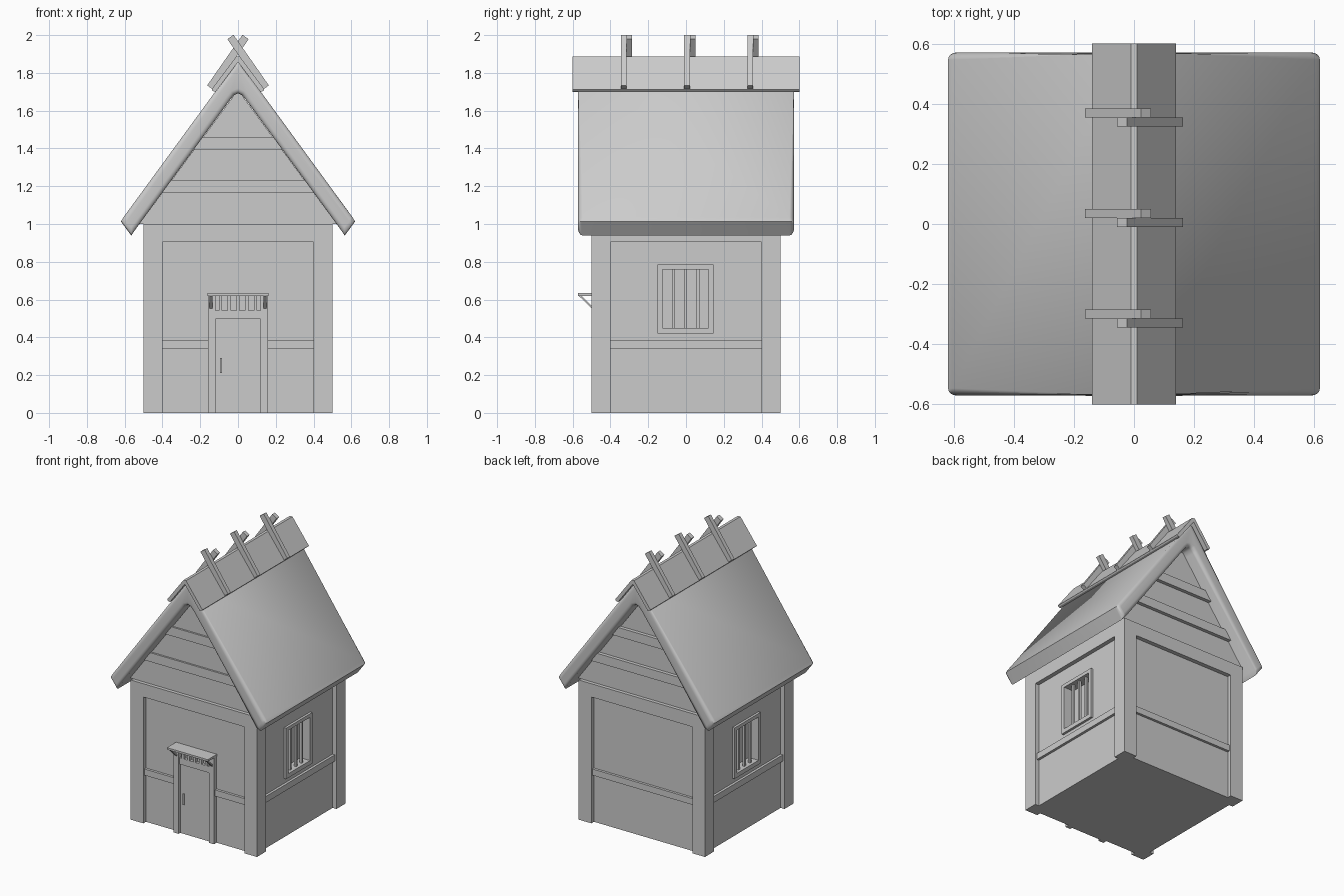
import bpy, bmesh, math
from mathutils import Vector, Matrix

if "Cube" in bpy.data.objects:
    bpy.data.objects.remove(bpy.data.objects["Cube"])

grey = bpy.data.materials.new("plain_grey")
grey.diffuse_color = (0.6, 0.6, 0.6, 1)
grey.use_nodes = True
grey.node_tree.nodes["Principled BSDF"].inputs["Base Color"].default_value = grey.diffuse_color


def finish(name, bm):
    bmesh.ops.recalc_face_normals(bm, faces=bm.faces)
    me = bpy.data.meshes.new(name)
    bm.to_mesh(me)
    bm.free()
    me.materials.append(grey)
    ob = bpy.data.objects.new(name, me)
    bpy.context.collection.objects.link(ob)
    return ob


def box(name, x0, x1, y0, y1, z0, z1):
    bm = bmesh.new()
    bmesh.ops.create_cube(bm, size=1)
    for v in bm.verts:
        v.co = ((x0 + x1) / 2 + v.co.x * (x1 - x0),
                (y0 + y1) / 2 + v.co.y * (y1 - y0),
                (z0 + z1) / 2 + v.co.z * (z1 - z0))
    return finish(name, bm)


def prism_bm(pts, y0, y1):
    """Extrude an (x, z) outline along y."""
    bm = bmesh.new()
    face = bm.faces.new([bm.verts.new((x, y0, z)) for x, z in pts])
    ext = bmesh.ops.extrude_face_region(bm, geom=[face])
    for v in ext["geom"]:
        if isinstance(v, bmesh.types.BMVert):
            v.co.y = y1
    return bm


def prism(name, pts, y0, y1):
    return finish(name, prism_bm(pts, y0, y1))


def mirrored(pts):
    """Right-hand (x, z) points from apex outward, mirrored to a full outline."""
    return pts + [(-x, z) for x, z in reversed(pts) if x > 0]


SLOPE = 1.37
under = lambda z: (1.715 - z) / SLOPE     # half width below the roof at height z

# Walls with window recesses
walls = box("walls", -0.47, 0.47, -0.47, 0.47, 0, 1.0)
for s in (-1, 1):
    a, b = sorted((s * 0.41, s * 0.6))
    cutter = box("window_cutter", a, b, -0.125, 0.12, 0.45, 0.76)
    cutter.hide_render = True
    cutter.hide_viewport = True
    mod = walls.modifiers.new("window_hole", "BOOLEAN")
    mod.object = cutter
    mod.operation = "DIFFERENCE"
    mod.solver = "EXACT"

# Corner posts
for sx in (-1, 1):
    for sy in (-1, 1):
        xs = sorted((sx * 0.4, sx * 0.5))
        ys = sorted((sy * 0.4, sy * 0.5))
        box("corner_post", *xs, *ys, 0, 1.0)

# Top plates and waist rails on every side, gable beams on both ends
for s in (-1, 1):
    a, b = sorted((s * 0.46, s * 0.5))
    c, d = sorted((s * 0.46, s * 0.488))
    box("side_top_plate", a, b, -0.4, 0.4, 0.905, 1.0)
    box("end_top_plate", -0.4, 0.4, a, b, 0.905, 1.0)
    box("side_rail", c, d, -0.4, 0.4, 0.34, 0.385)
    if s > 0:
        box("back_rail", -0.4, 0.4, c, d, 0.34, 0.385)
    else:
        for x0, x1 in ((-0.4, -0.16), (0.16, 0.4)):
            box("front_rail", x0, x1, c, d, 0.34, 0.385)
    for z0, z1 in ((1.165, 1.23), (1.395, 1.46)):
        prism("gable_beam", [(-under(z0), z0), (under(z0), z0),
                             (under(z1), z1), (-under(z1), z1)], c, b)

# Gable body filling the space under the roof
prism("gable", [(-under(1.0), 1.0), (under(1.0), 1.0), (0, 1.71)], -0.475, 0.475)

# Windows: frame and bars
for s in (-1, 1):
    a, b = sorted((s * 0.45, s * 0.487))
    box("window_frame_side", a, b, -0.15, -0.125, 0.42, 0.785)
    box("window_frame_side", a, b, 0.12, 0.145, 0.42, 0.785)
    box("window_frame_sill", a, b, -0.125, 0.12, 0.42, 0.45)
    box("window_frame_head", a, b, -0.125, 0.12, 0.76, 0.785)
    c, d = sorted((s * 0.45, s * 0.467))
    for y in (-0.067, -0.002, 0.063):
        box("window_bar", c, d, y - 0.008, y + 0.008, 0.45, 0.76)

# Door, jambs, lintel, slatted transom and handle
box("door", -0.12, 0.12, -0.482, -0.46, 0, 0.497)
for s in (-1, 1):
    box("door_jamb", *sorted((s * 0.12, s * 0.16)), -0.5, -0.46, 0, 0.62)
box("door_lintel", -0.12, 0.12, -0.493, -0.46, 0.497, 0.542)
for i in range(5):
    x = -0.0925 + i * 0.04625
    box("transom_slat", x - 0.009, x + 0.009, -0.493, -0.46, 0.542, 0.62)
box("door_handle", -0.095, -0.085, -0.49, -0.48, 0.21, 0.29)

# Canopy above the door on two slanted brackets
box("canopy", -0.162, 0.162, -0.573, -0.465, 0.62, 0.634)
for s in (-1, 1):
    bm = bmesh.new()
    prof = [(-0.57, 0.622), (-0.555, 0.622), (-0.498, 0.565), (-0.498, 0.552)]
    f = bm.faces.new([bm.verts.new((s * 0.142 - 0.008, y, z)) for y, z in prof])
    ext = bmesh.ops.extrude_face_region(bm, geom=[f])
    for v in ext["geom"]:
        if isinstance(v, bmesh.types.BMVert):
            v.co.x += 0.016
    finish("canopy_bracket", bm)

# Thick roof with rounded gable edges
top = [(0, 1.866), (0.02, 1.838), (0.606, 1.036), (0.62, 1.013), (0.565, 0.939)]
low = [(0.545, 0.968), (0.04, 1.66), (0.02, 1.683), (0, 1.692)]
outline = top + low + [(-x, z) for x, z in reversed(low[:-1])] \
    + [(-x, z) for x, z in reversed(top[1:])]
bm = prism_bm(outline, -0.572, 0.572)
ends = [e for e in bm.edges
        if abs(e.verts[0].co.y - e.verts[1].co.y) < 1e-4]
bmesh.ops.bevel(bm, geom=ends, offset=0.036, offset_type="OFFSET", segments=4,
                profile=0.5, affect="EDGES", clamp_overlap=True)
roof = finish("roof", bm)
bpy.context.view_layer.objects.active = roof
roof.select_set(True)
bpy.ops.object.shade_smooth_by_angle(angle=math.radians(50))
roof.select_set(False)

# Ridge cover boards with a narrow flat top
prism("ridge_cover", [(-0.01, 1.886), (0.01, 1.886), (0.14, 1.712), (0.133, 1.704),
                      (0.118, 1.70), (0, 1.858), (-0.118, 1.70), (-0.133, 1.704),
                      (-0.14, 1.712)], -0.602, 0.602)

# Crossed poles along the ridge
for y in (0.355, 0.02, -0.315):
    for s in (1, -1):
        lo, hi = Vector((-0.147, 1.722)), Vector((0.04, 1.99))
        d = (hi - lo).normalized()
        n = Vector((-d.y, d.x)) * 0.02
        pts = [lo - n, hi - n, hi + n, lo + n]
        y0 = y if s > 0 else y - 0.03
        prism("crossed_pole", [(s * p.x, p.y) for p in pts], y0, y0 + 0.03)
